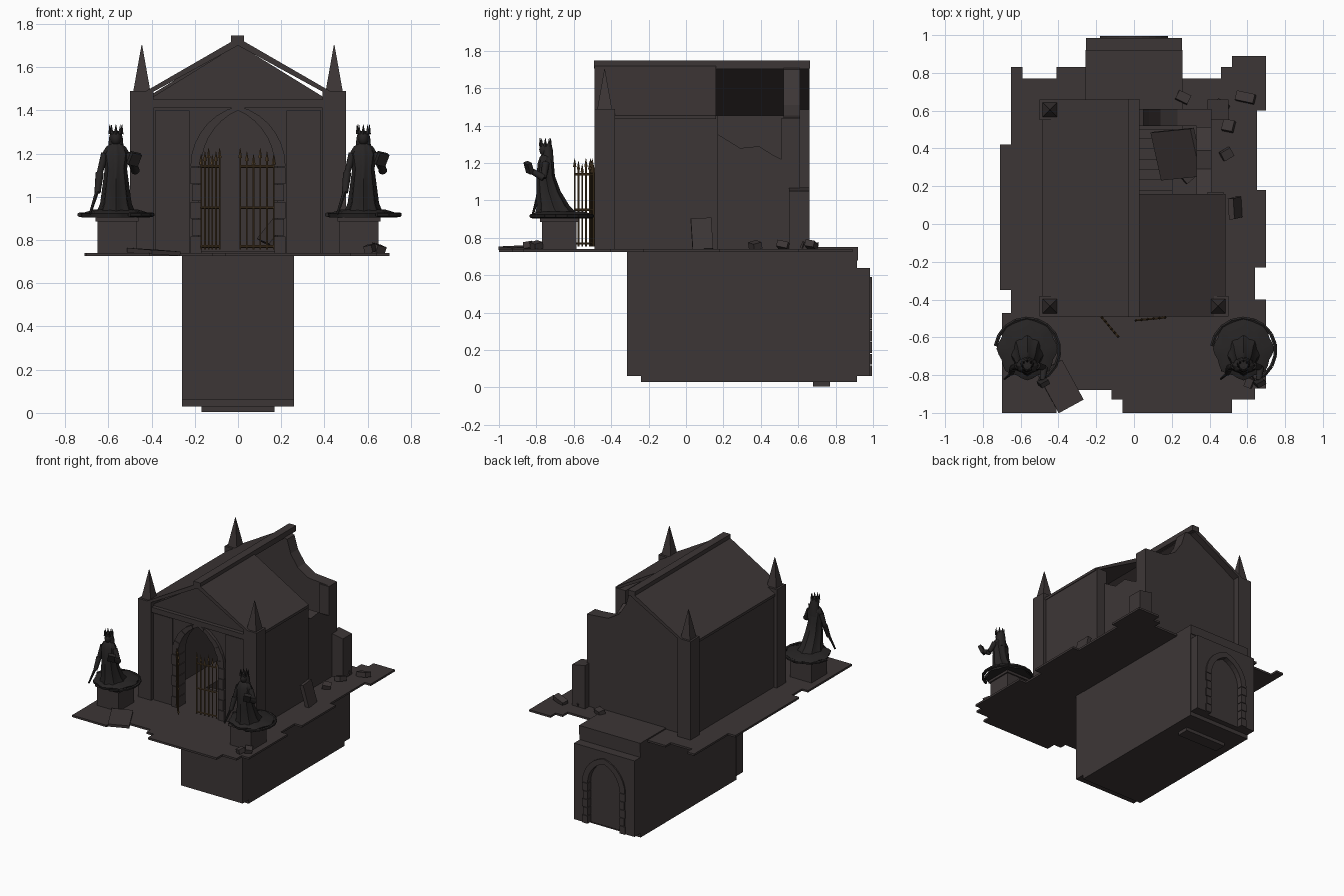
import bpy, bmesh, math, random
from mathutils import Vector, Matrix, Euler

if "Cube" in bpy.data.objects:
    bpy.data.objects.remove(bpy.data.objects["Cube"])
random.seed(4)


def material(name, rgb):
    m = bpy.data.materials.new(name)
    m.use_nodes = True
    m.diffuse_color = (*rgb, 1)
    bsdf = m.node_tree.nodes["Principled BSDF"]
    bsdf.inputs["Base Color"].default_value = (*rgb, 1)
    bsdf.inputs["Roughness"].default_value = 0.9
    return m


STONE = material("brown stone", (0.046, 0.037, 0.037))
DARK = material("dark statue stone", (0.02, 0.018, 0.018))
BRASS = material("old brass", (0.1, 0.06, 0.025))


def finish(name, bm, mat, smooth=False):
    bmesh.ops.recalc_face_normals(bm, faces=bm.faces)
    mesh = bpy.data.meshes.new(name)
    bm.to_mesh(mesh)
    bm.free()
    ob = bpy.data.objects.new(name, mesh)
    bpy.context.collection.objects.link(ob)
    mesh.materials.append(mat)
    if smooth:
        bpy.ops.object.select_all(action="DESELECT")
        ob.select_set(True)
        bpy.context.view_layer.objects.active = ob
        bpy.ops.object.shade_smooth_by_angle(angle=math.radians(40))
    return ob


def block(bm, x, y, z):
    """Box given as three (low, high) ranges."""
    mid = [(a + b) / 2 for a, b in (x, y, z)]
    size = [b - a for a, b in (x, y, z)]
    bmesh.ops.create_cube(bm, size=1, matrix=Matrix.LocRotScale(mid, None, size))


def chunk(bm, loc, size, rot):
    bmesh.ops.create_cube(bm, size=1, matrix=Matrix.LocRotScale(loc, Euler(rot), size))


def prism(bm, pts, axis, a, b):
    """Extrude a 2D profile along the x or y axis from a to b."""
    put = (lambda p: (a, *p)) if axis == "x" else (lambda p: (p[0], a, p[1]))
    face = bm.faces.new([bm.verts.new(put(p)) for p in pts])
    ext = bmesh.ops.extrude_face_region(bm, geom=[face])
    move = Vector((b - a, 0, 0)) if axis == "x" else Vector((0, b - a, 0))
    bmesh.ops.translate(bm, vec=move, verts=[v for v in ext["geom"] if isinstance(v, bmesh.types.BMVert)])
    bm.faces.new([bm.verts.new(put(p)) for p in pts]) if not face.is_valid else None


def rod(bm, p, q, r1, r2=None, sides=6):
    p, q = Vector(p), Vector(q)
    rot = (q - p).to_track_quat("Z", "Y")
    bmesh.ops.create_cone(bm, cap_ends=True, segments=sides, radius1=r1, radius2=r1 if r2 is None else r2,
                          depth=(q - p).length, matrix=Matrix.LocRotScale((p + q) / 2, rot, None))


def loft(bm, rings, folds=0, sides=32):
    """Skin elliptical rings (x, y, z, rx, ry), with optional drapery folds."""
    loops = []
    for x, y, z, rx, ry in rings:
        loop = []
        for i in range(sides):
            a = math.tau * i / sides
            k = 1 + folds * math.cos(8 * a)
            loop.append(bm.verts.new((x + rx * k * math.cos(a), y + ry * k * math.sin(a), z)))
        loops.append(loop)
    for lo, hi in zip(loops, loops[1:]):
        for i in range(sides):
            j = (i + 1) % sides
            bm.faces.new((lo[i], lo[j], hi[j], hi[i]))
    bm.faces.new(loops[0][::-1])
    bm.faces.new(loops[-1])


def arch(w, spring, h, n=7):
    """Pointed arch from the right springing to the left one."""
    r = (h * h + w * w) / (2 * w)
    end = math.asin(h / r)
    right = [(w - r + r * math.cos(end * i / n), spring + r * math.sin(end * i / n)) for i in range(n + 1)]
    return right + [(-x, z) for x, z in right[-2::-1]]


def arch_trim(name, inner, outer, spring, h1, h2, base, y0, y1):
    """Wedge stones over stacked jamb stones."""
    bm = bmesh.new()
    a, b = arch(inner, spring, h1), arch(outer, spring, h2)
    for i in range(len(a) - 1):
        prism(bm, [a[i], b[i], b[i + 1], a[i + 1]], "y", y0 + 0.004 * (i % 2), y1)
    step = (spring - base) / 5
    for side in (-1, 1):
        for i in range(5):
            x = sorted((side * inner, side * (outer - 0.006 * (i % 2))))
            block(bm, x, (y0, y1), (base + i * step, base + (i + 1) * step - 0.004))
    finish(name, bm, STONE)


# Ground plate with ragged edge and stairwell opening
outline = [(-.65, .83), (-.59, .83), (-.59, .77), (-.41, .77), (-.41, .83), (.25, .83), (.25, .77), (.46, .77),
           (.46, .83), (.52, .83), (.52, .89), (.7, .89), (.7, .6), (.65, .6), (.65, .18), (.7, .18), (.7, -.23),
           (.64, -.23), (.64, -.4), (.7, -.4), (.7, -.87), (.64, -.87), (.64, -.93), (.52, -.93), (.52, -1),
           (-.06, -1), (-.06, -.93), (-.12, -.93), (-.12, -.88), (-.41, -.88), (-.41, -1), (-.7, -1),
           (-.7, -.47), (-.65, -.47), (-.65, -.35), (-.71, -.35), (-.71, .42), (-.65, .42)]
bm = bmesh.new()
bm.faces.new([bm.verts.new((x, y, 0.725)) for x, y in outline])
for co, no in (((-.2, 0, 0), (1, 0, 0)), ((.2, 0, 0), (1, 0, 0)), ((0, -.1, 0), (0, 1, 0)), ((0, .5, 0), (0, 1, 0))):
    bmesh.ops.bisect_plane(bm, geom=bm.verts[:] + bm.edges[:] + bm.faces[:], plane_co=co, plane_no=no)
hole = [f for f in bm.faces if abs(f.calc_center_median().x) < .19 and -.1 < f.calc_center_median().y < .5]
bmesh.ops.delete(bm, geom=hole, context="FACES")
ext = bmesh.ops.extrude_face_region(bm, geom=bm.faces[:])
bmesh.ops.translate(bm, vec=(0, 0, .015), verts=[v for v in ext["geom"] if isinstance(v, bmesh.types.BMVert)])
finish("ground", bm, STONE)

# Underground vault
bm = bmesh.new()
for s in (-1, 1):
    block(bm, sorted((s * .2, s * .258)), (-.24, .915), (.035, .725))
block(bm, (-.26, .26), (-.315, -.235), (.06, .73))
block(bm, (-.258, .258), (-.24, .915), (.03, .07))
block(bm, (-.2, .2), (-.24, -.1), (.66, .725))
block(bm, (-.258, .258), (.5, .92), (.68, .75))
block(bm, (-.2, .2), (.86, .915), (.07, .7))
block(bm, (-.17, .17), (.68, .77), (.005, .03))
finish("vault", bm, STONE)

bm = bmesh.new()
for i in range(12):
    block(bm, (-.2, .2), (-.1 + i * .055, -.04 + i * .055), (.06, .72 - i * .055))
finish("stairs", bm, STONE)

# Vault portal at the back
bm = bmesh.new()
prism(bm, [(.255, .06), (.255, .64), (-.255, .64), (-.255, .06), (-.14, .06)] + arch(.14, .37, .18)[::-1] + [(.14, .06)],
      "y", .915, .985)
block(bm, (-.15, .15), (.91, .955), (.06, .56))
finish("vault_portal", bm, STONE)
arch_trim("vault_arch_stones", .135, .18, .37, .18, .22, .06, .95, .995)

# Front wall, gable and trim
bm = bmesh.new()
prism(bm, [(.41, .74), (.41, 1.45), (-.41, 1.45), (-.41, .74), (-.18, .74)] + arch(.18, 1.14, .26)[::-1] + [(.18, .74)],
      "y", -.46, -.39)
prism(bm, [(-.43, 1.44), (.43, 1.44), (0, 1.705)], "y", -.455, -.39)
finish("front_wall", bm, STONE)
bm = bmesh.new()
block(bm, (-.39, .39), (-.485, -.4), (1.41, 1.45))
for s in (-1, 1):
    block(bm, sorted((s * .225, s * .385)), (-.47, -.45), (.74, 1.4))
finish("front_trim", bm, STONE)
arch_trim("front_arch_stones", .17, .22, 1.14, .26, .28, .74, -.485, -.39)

# Side and back walls, partly collapsed at the rear corner
bm = bmesh.new()
block(bm, (-.475, -.39), (-.38, .56), (.74, 1.455))
block(bm, (.39, .475), (-.38, .17), (.74, 1.455))
prism(bm, [(.16, .74), (.54, .74), (.54, 1.44), (.51, 1.44), (.51, 1.22), (.47, 1.24), (.39, 1.29), (.29, 1.28), (.16, 1.36)],
      "x", .33, .41)
finish("side_walls", bm, STONE)
bm = bmesh.new()
prism(bm, [(-.43, .74), (.41, .74), (.41, 1.44), (.23, 1.455), (.14, 1.51), (.08, 1.6), (.05, 1.7), (0, 1.72), (-.43, 1.455)],
      "y", .52, .61)
finish("back_wall", bm, STONE)

# Corner pillars and pinnacles
bm = bmesh.new()
tips = bmesh.new()
for x, y in ((-.445, -.435), (.445, -.435), (-.445, .605)):
    block(bm, (x - .055, x + .055), (y - .055, y + .055), (.74, 1.49))
    bmesh.ops.create_cone(tips, cap_ends=True, segments=4, radius1=.056, radius2=.002, depth=.215,
                          matrix=Matrix.Translation((x, y, 1.595)) @ Matrix.Rotation(math.pi / 4, 4, "Z"))
prism(bm, [(.39, .74), (.5, .74), (.5, 1.05), (.39, 1.07)], "y", .55, .66)
finish("corner_pillars", bm, STONE)
finish("pinnacles", tips, STONE)

# Roof slopes, ridge and fallen roof slab
for name, s, back in (("roof_left_slope", -1, .66), ("roof_right_slope", 1, .16)):
    bm = bmesh.new()
    prism(bm, [(0, 1.735), (s * .485, 1.455), (s * .485, 1.435), (0, 1.7)], "y", -.49, back)
    finish(name, bm, STONE)
bm = bmesh.new()
block(bm, (-.032, .028), (-.492, .662), (1.705, 1.747))
finish("roof_ridge", bm, STONE)
bm = bmesh.new()
chunk(bm, (.23, .37, .92), (.34, .26, .025), (.15, -.9, .1))
finish("fallen_roof_slab", bm, STONE)

# Loose rubble
bm = bmesh.new()
for x, y, sx, sy in ((.59, .67, .1, .05), (.5, .52, .06, .06), (.49, .37, .06, .05), (.26, .67, .07, .05),
                     (.46, .62, .07, .06), (.65, -.8, .05, .05), (.61, -.84, .04, .05), (.29, .26, .08, .06)):
    chunk(bm, (x, y, .76), (sx, sy, .035), (random.uniform(-.3, .3), random.uniform(-.3, .3), random.uniform(-1, 1)))
chunk(bm, (.535, .085, .82), (.03, .11, .17), (.05, -.25, .05))
chunk(bm, (-.39, -.86, .745), (.15, .24, .02), (.04, .05, .5))
finish("rubble", bm, STONE)


# Gate leaves
def gate(name, p, q, bars):
    bm = bmesh.new()
    p, q = Vector((*p, 0)), Vector((*q, 0))
    for i in range(bars):
        c = p.lerp(q, i / (bars - 1))
        top = Vector((0, 0, 1.15 + .015 * (i % 3)))
        rod(bm, c + Vector((0, 0, .755)), c + top, .0045)
        rod(bm, c + top, c + top + Vector((0, 0, .045)), .009, .001, 4)
    for z in (.77, .95, 1.14):
        up = Vector((0, 0, z))
        rod(bm, p + up, q + up, .006)
    finish(name, bm, BRASS)


gate("gate_right_leaf", (-.17, -.495), (-.085, -.595), 6)
gate("gate_left_leaf", (.165, -.495), (.01, -.51), 6)

# Pedestals and robed statues
for side, cx in (("right", -.56), ("left", .56)):
    bm = bmesh.new()
    block(bm, (cx - .09, cx + .09), (-.77, -.585), (.74, .885))
    block(bm, (cx - .1, cx + .1), (-.78, -.575), (.885, .905))
    finish(side + "_pedestal", bm, STONE)

    bm = bmesh.new()
    loft(bm, [(0, -.66, .903, .15, .155), (0, -.66, .922, .155, .16), (0, -.67, .94, .1, .12)], .05)
    loft(bm, [(0, -.69, .925, .085, .11), (0, -.71, .97, .068, .082), (0, -.735, 1.05, .058, .06),
              (0, -.75, 1.13, .048, .046), (0, -.75, 1.2, .06, .04), (0, -.75, 1.232, .042, .03),
              (0, -.75, 1.25, .016, .016)], .07)
    bmesh.ops.create_uvsphere(bm, u_segments=16, v_segments=10, radius=.03,
                              matrix=Matrix.LocRotScale((0, -.755, 1.272), None, (.85, 1, 1.15)))
    loft(bm, [(0, -.735, 1.18, .04, .03), (0, -.74, 1.27, .032, .028), (0, -.745, 1.305, .024, .024)])
    for i in range(8):
        a = math.tau * i / 8
        d = Vector((math.cos(a), math.sin(a), 0))
        base = Vector((0, -.752, 1.29)) + d * .025
        rod(bm, base, base + d * .004 + Vector((0, 0, .045)), .01, .001, 4)
    # Arms, book and lowered blade
    for path, r in (([(-.05, -.75, 1.2), (-.075, -.76, 1.11), (-.085, -.79, 1.02)], .019),
                    ([(.05, -.75, 1.2), (.09, -.76, 1.12), (.08, -.83, 1.16)], .02)):
        for p, q in zip(path, path[1:]):
            rod(bm, p, q, r, r * .75, 10)
    rod(bm, (-.085, -.79, 1.03), (-.12, -.82, .92), .01, .006)
    chunk(bm, (.085, -.84, 1.175), (.05, .025, .06), (.4, .2, .5))
    # Trailing hem that curls round the base
    ring = [Vector((.17 * math.cos(a), -.67 + .17 * math.sin(a), .917)) for a in (i * .35 - 1.2 for i in range(13))]
    for p, q in zip(ring, ring[1:]):
        rod(bm, p, q, .011)
    bmesh.ops.translate(bm, vec=(cx - .005 if cx < 0 else cx + .02, 0, 0), verts=bm.verts)
    finish(side + "_statue", bm, DARK, smooth=True)
